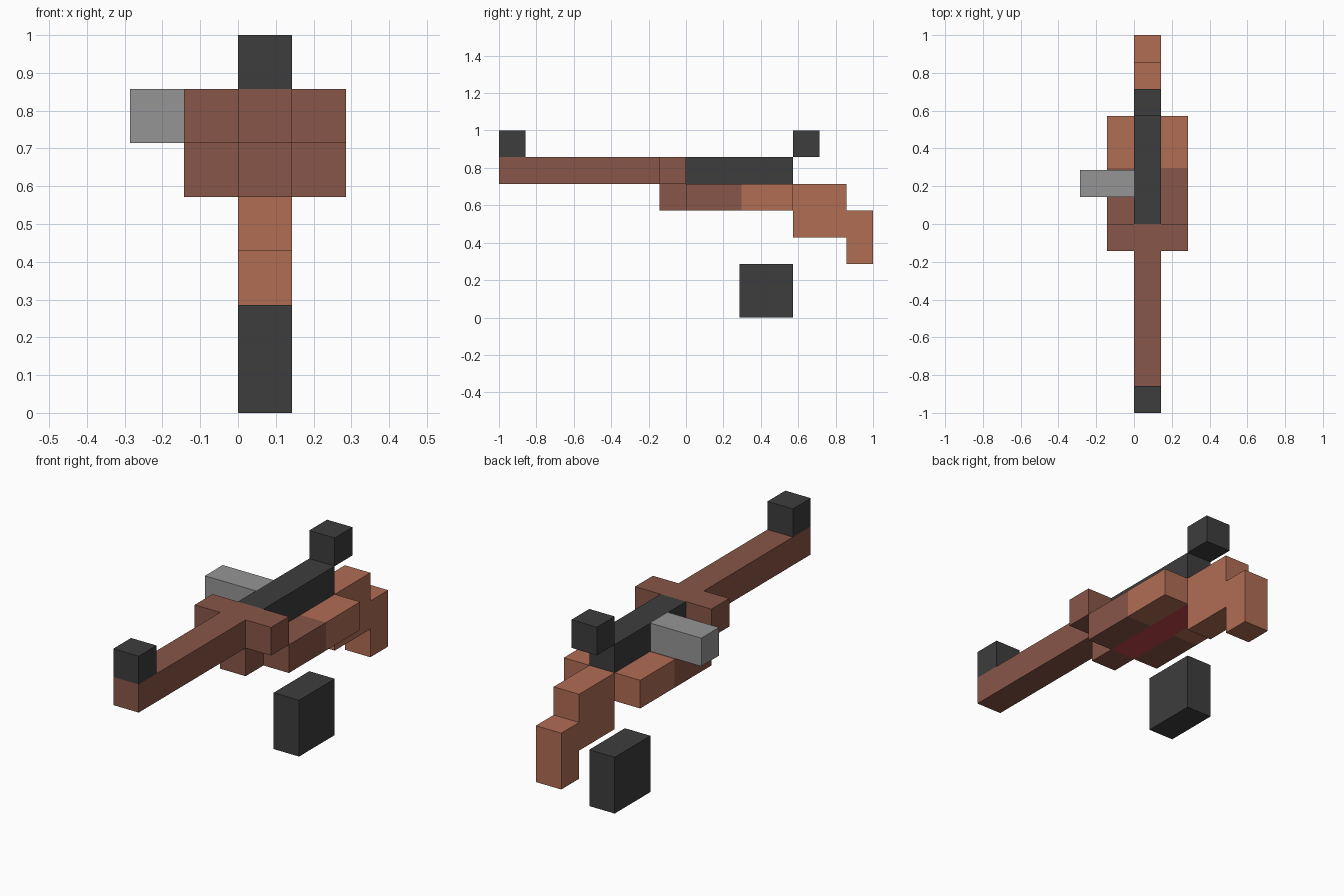
import bpy, bmesh
from mathutils import Vector

if "Cube" in bpy.data.objects:
    bpy.data.objects.remove(bpy.data.objects["Cube"], do_unlink=True)

U = 1 / 7  # edge length of one block


def make_material(name, rgb):
    linear = [((c / 255 + 0.055) / 1.055) ** 2.4 for c in rgb]
    mat = bpy.data.materials.new(name)
    mat.use_nodes = True
    mat.diffuse_color = (*linear, 1)
    bsdf = next(n for n in mat.node_tree.nodes if n.type == 'BSDF_PRINCIPLED')
    bsdf.inputs["Base Color"].default_value = (*linear, 1)
    return mat


charcoal = make_material("charcoal", (61, 61, 61))
steel = make_material("steel grey", (149, 149, 149))
dark_wood = make_material("dark wood", (137, 86, 72))
light_wood = make_material("light wood", (176, 109, 84))
red = make_material("red", (195, 70, 74))


def box(name, x, y, z, mat, rear_mat=None, split_y=None):
    """Box spanning the given block ranges; faces behind split_y take rear_mat."""
    bm = bmesh.new()
    bmesh.ops.create_cube(bm, size=1)
    lo = Vector((x[0], y[0], z[0])) * U
    hi = Vector((x[1], y[1], z[1])) * U
    for v in bm.verts:
        v.co = Vector([a + (b - a) * (c + 0.5) for a, b, c in zip(lo, hi, v.co)])
    if rear_mat:
        bmesh.ops.bisect_plane(bm, geom=bm.verts[:] + bm.edges[:] + bm.faces[:],
                               plane_co=(0, split_y, 0), plane_no=(0, 1, 0))
        for f in bm.faces:
            f.material_index = int(f.calc_center_median().y > split_y)
    mesh = bpy.data.meshes.new(name)
    bm.to_mesh(mesh)
    bm.free()
    mesh.materials.append(mat)
    if rear_mat:
        mesh.materials.append(rear_mat)
    obj = bpy.data.objects.new(name, mesh)
    bpy.context.collection.objects.link(obj)
    return obj


MID = (0, 1)  # central column

# Barrel, crossbar and the block below it
box("barrel", MID, (-7, -1), (5, 6), dark_wood)
box("crossbar", (-1, 2), (-1, 0), (5, 6), dark_wood)
box("fore_block", MID, (-1, 0), (4, 5), dark_wood)

# Body: dark top rail, red core, wooden side panels in two tones
box("top_rail", MID, (0, 4), (5, 6), charcoal)
box("core", MID, (0, 4), (4, 5), red)
for side, x in (("right", (-1, 0)), ("left", (1, 2))):
    box(side + "_side_panel", x, (0, 4), (4, 5), dark_wood, light_wood, 0.296)
box("side_handle", (-2, 0), (1, 2), (5, 6), steel)

# Stepped stock
box("stock", MID, (4, 6), (3, 5), light_wood)
box("stock_end", MID, (6, 7), (2, 4), light_wood)

# Sights and the detached lower block
box("front_sight", MID, (-7, -6), (6, 7), charcoal)
box("rear_sight", MID, (4, 5), (6, 7), charcoal)
box("lower_block", MID, (2, 4), (0, 2), charcoal)
